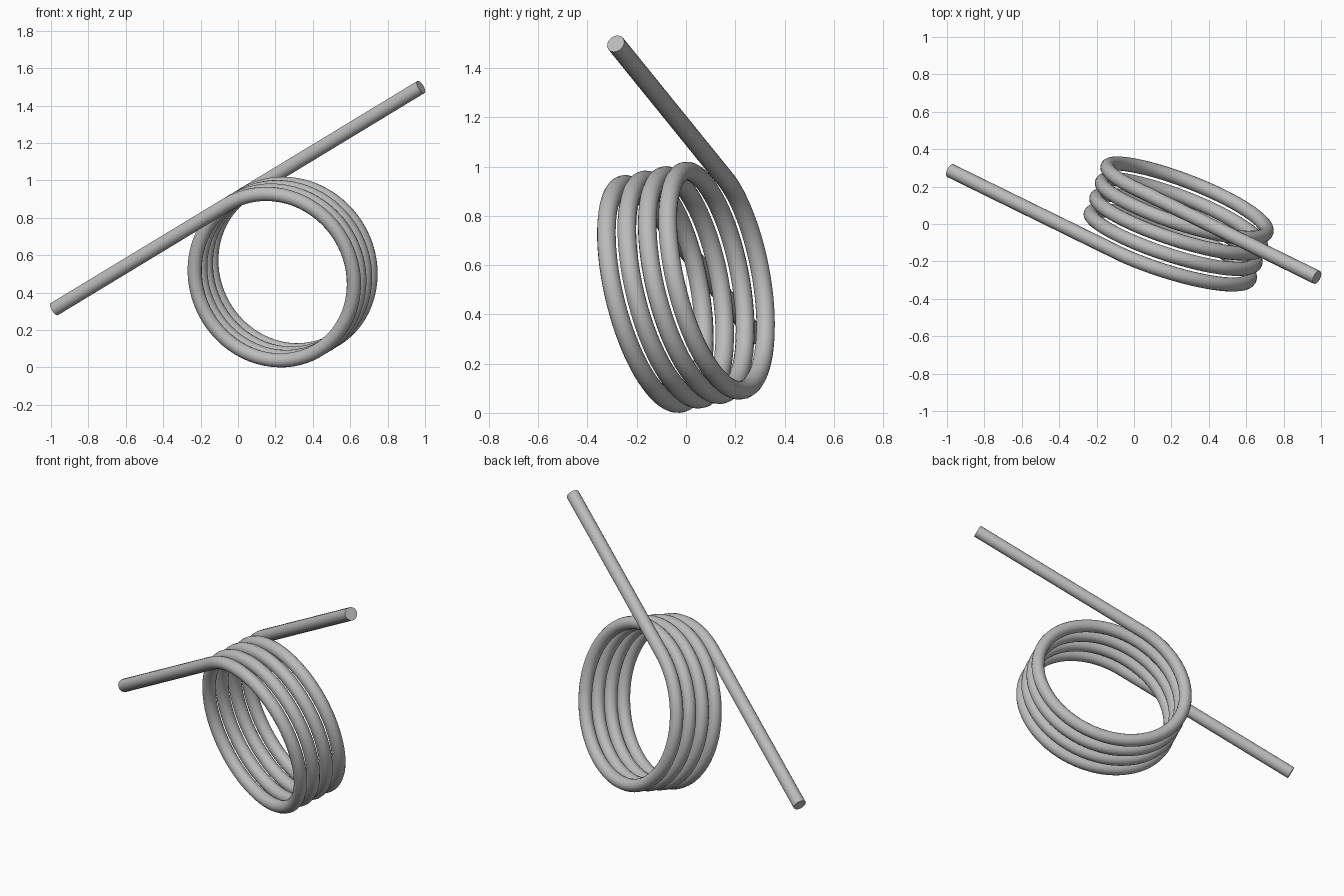
import bpy
import math
from mathutils import Vector

cube = bpy.data.objects.get("Cube")
if cube:
    bpy.data.objects.remove(cube, do_unlink=True)

# Main dimensions of the torsion spring
COIL_RADIUS = 0.459
WIRE_RADIUS = 0.038
PITCH = 0.09
TURNS = 4
STEPS = 72
LEG_LENGTH = 1.167
CENTRE = Vector((0.236, 0.0, 0.513))

# Coil frame: axis, leg direction and the radial direction between them
axis = Vector((0.33, 0.92, 0.2)).normalized()
leg = Vector((0.784, -0.398, 0.475))
leg = (leg - axis * leg.dot(axis)).normalized()
radial = leg.cross(axis)


def coil_point(turn):
    angle = math.tau * turn
    around = radial * math.cos(angle) + leg * math.sin(angle)
    return CENTRE + around * COIL_RADIUS + axis * PITCH * (turn - TURNS / 2)


# Wire path: straight leg, coil, straight leg
path = [coil_point(i / STEPS) for i in range(TURNS * STEPS + 1)]
path.insert(0, path[0] - leg * LEG_LENGTH)
path.append(path[-1] + leg * LEG_LENGTH)

curve = bpy.data.curves.new("spring_wire", "CURVE")
curve.dimensions = "3D"
curve.bevel_depth = WIRE_RADIUS
curve.bevel_resolution = 6
curve.use_fill_caps = True
spline = curve.splines.new("POLY")
spline.points.add(len(path) - 1)
for point, position in zip(spline.points, path):
    point.co = (*position, 1.0)

spring = bpy.data.objects.new("spring_wire", curve)
bpy.context.collection.objects.link(spring)

# Grey steel
steel = bpy.data.materials.new("grey_steel")
steel.use_nodes = True
colour = (0.5, 0.5, 0.5, 1.0)
steel.diffuse_color = colour
steel.node_tree.nodes["Principled BSDF"].inputs["Base Color"].default_value = colour
curve.materials.append(steel)

# Turn the wire into a mesh, smooth along its length with sharp end caps
bpy.ops.object.select_all(action="DESELECT")
spring.select_set(True)
bpy.context.view_layer.objects.active = spring
bpy.ops.object.convert(target="MESH")
bpy.ops.object.shade_smooth_by_angle(angle=math.radians(40))
